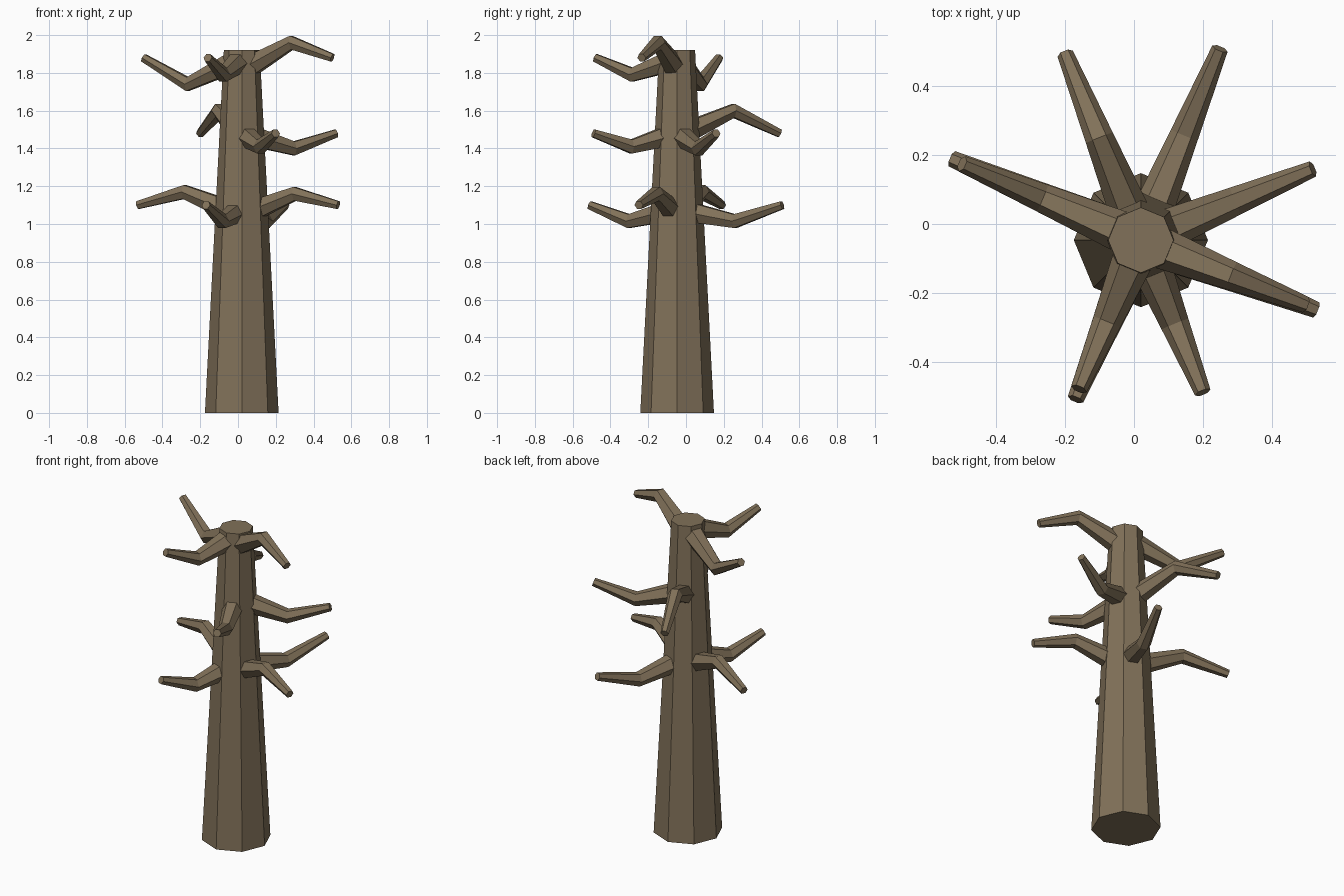
import bpy, bmesh, math
from mathutils import Vector

cube = bpy.data.objects.get("Cube")
if cube:
    bpy.data.objects.remove(cube, do_unlink=True)

bark = bpy.data.materials.new("brown_bark")
bark.use_nodes = True
colour = (0.22, 0.165, 0.1, 1)
bark.diffuse_color = colour
bark.node_tree.nodes["Principled BSDF"].inputs["Base Color"].default_value = colour

AXIS = Vector((0.02, -0.047, 0))


def loft(name, rings):
    """Skin a closed solid over rings of equal point count."""
    bm = bmesh.new()
    loops = [[bm.verts.new(p) for p in ring] for ring in rings]
    n = len(loops[0])
    for a, b in zip(loops, loops[1:]):
        for i in range(n):
            j = (i + 1) % n
            bm.faces.new((a[i], a[j], b[j], b[i]))
    bm.faces.new(loops[0][::-1])
    bm.faces.new(loops[-1])
    bmesh.ops.recalc_face_normals(bm, faces=bm.faces)
    mesh = bpy.data.meshes.new(name)
    bm.to_mesh(mesh)
    bm.free()
    mesh.materials.append(bark)
    obj = bpy.data.objects.new(name, mesh)
    bpy.context.collection.objects.link(obj)
    return obj


def ring(centre, side, up, radius, count, turn=0.0):
    angles = [math.tau * i / count + turn for i in range(count)]
    return [centre + radius * (math.cos(a) * side + math.sin(a) * up) for a in angles]


# Trunk: tapered octagon
X, Y, Z = Vector((1, 0, 0)), Vector((0, 1, 0)), Vector((0, 0, 1))
loft("trunk", [ring(AXIS, X, Y, 0.195, 8), ring(AXIS + 1.92 * Z, X, Y, 0.095, 8)])


# Branches: bent six-sided limbs, thick at the trunk and thin at the tip
def branch(name, tip, root_z, elbow_z):
    tip = Vector(tip)
    out = Vector((tip.x, tip.y, 0)) - AXIS
    side = out.normalized().cross(Z)
    root = AXIS + out.normalized() * 0.04 + root_z * Z
    elbow = AXIS + out * 0.55 + elbow_z * Z
    d1, d2 = (elbow - root).normalized(), (tip - elbow).normalized()
    rings = []
    for centre, d, r in ((root, d1, 0.062), (elbow, (d1 + d2).normalized(), 0.042), (tip, d2, 0.024)):
        rings.append(ring(centre, side, side.cross(d), r, 6))
    loft(name, rings)


branches = {
    "low_branch_left": ((0.53, -0.25, 1.10), 1.06, 1.16),
    "low_branch_right": ((-0.53, 0.19, 1.10), 1.06, 1.17),
    "low_branch_front": ((-0.17, -0.51, 1.10), 1.07, 1.015),
    "low_branch_back": ((0.25, 0.51, 1.10), 1.07, 1.015),
    "middle_branch_left": ((0.52, 0.16, 1.48), 1.47, 1.40),
    "middle_branch_front": ((0.20, -0.49, 1.48), 1.47, 1.41),
    "middle_branch_back": ((-0.20, 0.495, 1.48), 1.48, 1.60),
    "top_branch_left": ((0.50, -0.235, 1.88), 1.83, 1.96),
    "top_branch_right": ((-0.50, 0.175, 1.88), 1.86, 1.74),
    "top_branch_front": ((-0.16, -0.48, 1.88), 1.86, 1.79),
}
for name, spec in branches.items():
    branch(name, *spec)
